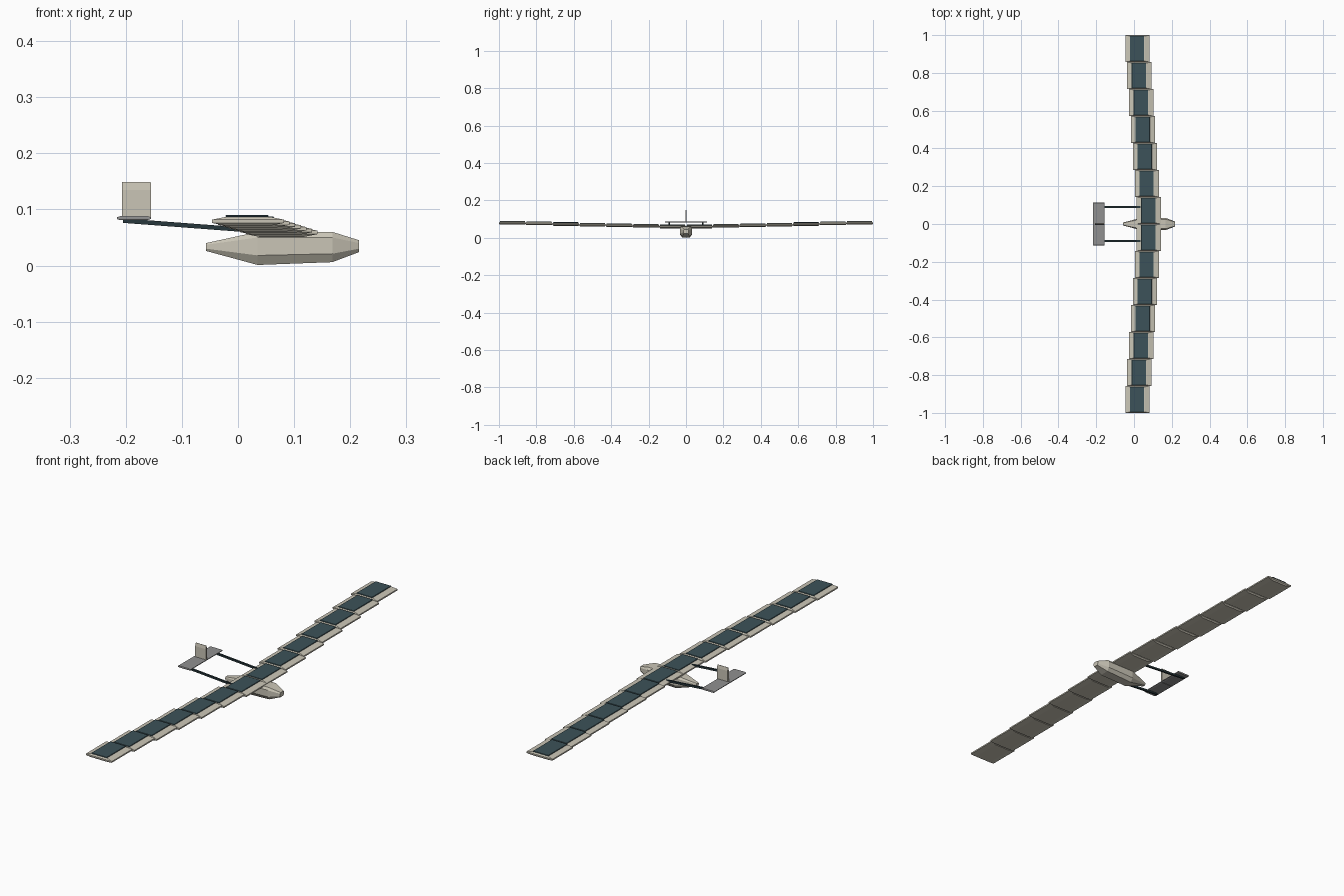
import bpy
import bmesh

cube = bpy.data.objects.get("Cube")
if cube:
    bpy.data.objects.remove(cube, do_unlink=True)


def material(name, rgb):
    m = bpy.data.materials.new(name)
    m.use_nodes = True
    m.diffuse_color = (*rgb, 1)
    m.node_tree.nodes["Principled BSDF"].inputs["Base Color"].default_value = (*rgb, 1)
    return m


cream = material("cream", (0.59, 0.56, 0.47))
grey = material("grey", (0.28, 0.28, 0.28))
solar = material("solar teal", (0.045, 0.085, 0.1))
dark = material("dark teal", (0.02, 0.038, 0.045))


def loft(name, rings, mat):
    """Join a row of matching rings with flat faces and cap both ends."""
    bm = bmesh.new()
    loops = [[bm.verts.new(p) for p in ring] for ring in rings]
    n = len(loops[0])
    for a, b in zip(loops, loops[1:]):
        for i in range(n):
            j = (i + 1) % n
            bm.faces.new((a[i], a[j], b[j], b[i]))
    bm.faces.new(loops[0])
    bm.faces.new(loops[-1])
    bmesh.ops.recalc_face_normals(bm, faces=bm.faces)
    mesh = bpy.data.meshes.new(name)
    bm.to_mesh(mesh)
    bm.free()
    mesh.materials.append(mat)
    obj = bpy.data.objects.new(name, mesh)
    bpy.context.collection.objects.link(obj)
    return obj


def rect(cx, cy, z, hx, hy):
    return [(cx - hx, cy - hy, z), (cx + hx, cy - hy, z),
            (cx + hx, cy + hy, z), (cx - hx, cy + hy, z)]


def slab(name, cx, cy, cz, size, rim, inset, mat):
    """Flat block with a thin rim and sloping edges above and below it."""
    hx, hy, hz = (s / 2 for s in size)
    ix, iy = inset
    return loft(name, [rect(cx, cy, cz - hz, hx - ix, hy - iy),
                       rect(cx, cy, cz - rim, hx, hy),
                       rect(cx, cy, cz + rim, hx, hy),
                       rect(cx, cy, cz + hz, hx - ix, hy - iy)], mat)


# Fuselage: chamfered sections from tail to nose
def section(x, low, high, half, cut_low, cut_high):
    side = [(half - cut_low * 0.7, low), (half, low + cut_low),
            (half, high - cut_high), (half - cut_high * 0.7, high)]
    return [(x, y, z) for y, z in side] + [(x, -y, z) for y, z in reversed(side)]


loft("fuselage", [section(-0.057, 0.026, 0.040, 0.008, 0.004, 0.003),
                  section(0.035, 0.001, 0.060, 0.032, 0.017, 0.010),
                  section(0.168, 0.006, 0.060, 0.032, 0.015, 0.010),
                  section(0.216, 0.024, 0.045, 0.014, 0.006, 0.005)], cream)

# Wing: stepped segments swept back and raised towards the tips
COUNT = 7
SPAN = 1 / COUNT
for side, word in ((1, "left"), (-1, "right")):
    for i in range(COUNT):
        x = 0.078 - 0.01 * i
        y = side * SPAN * (i + 0.5)
        z = 0.059 + 0.0033 * i
        slab(f"{word}_wing_segment_{i + 1}", x, y, z,
             (0.128, SPAN, 0.016), 0.003, (0.025, 0.005), cream)
        # Solar panel on top of the segment
        slab(f"{word}_solar_panel_{i + 1}", x - 0.002, y, z + 0.0095,
             (0.076, SPAN - 0.009, 0.004), 0.001, (0.001, 0.001), solar)

    # Tail boom from wing to tailplane
    loft(f"{word}_tail_boom",
         [[(x, side * 0.09 + dy, z + dz) for dy, dz in
           ((-0.004, -0.004), (0.004, -0.004), (0.004, 0.004), (-0.004, 0.004))]
          for x, z in ((-0.205, 0.080), (0.06, 0.060))], dark)

    # Tailplane half
    slab(f"{word}_tailplane", -0.1855, side * 0.0565, 0.0845,
         (0.061, 0.113, 0.007), 0.0015, (0.006, 0.001), grey)

# Upright fin with a narrowed top
loft("tail_fin", [rect(-0.181, 0, 0.085, 0.026, 0.004),
                  rect(-0.181, 0, 0.135, 0.026, 0.004),
                  rect(-0.181, 0, 0.147, 0.026, 0.002),
                  rect(-0.181, 0, 0.149, 0.025, 0.001)], cream)
